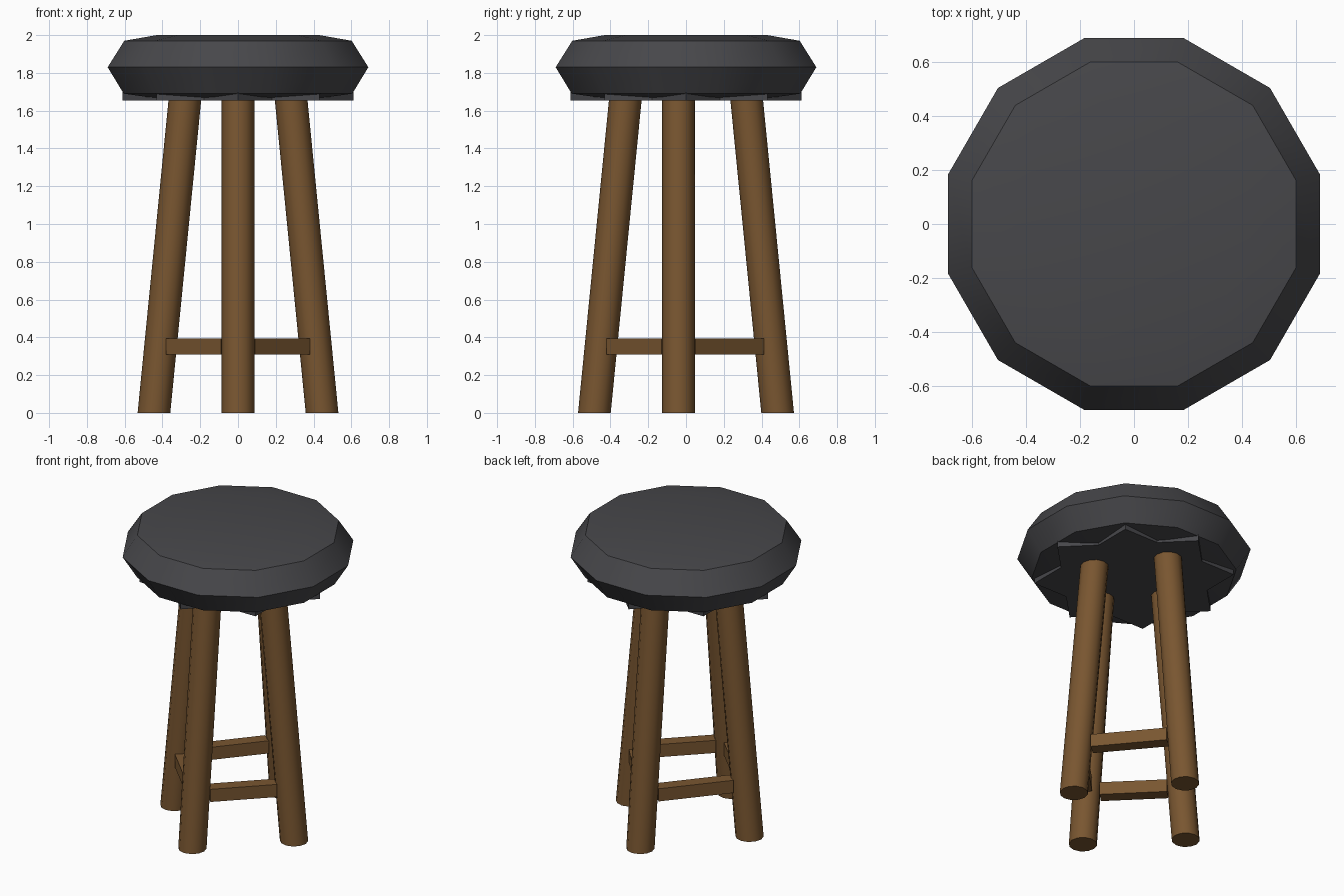
import bpy, math
from mathutils import Vector

if "Cube" in bpy.data.objects:
    bpy.data.objects.remove(bpy.data.objects["Cube"])


def material(name, rgb):
    m = bpy.data.materials.new(name)
    m.diffuse_color = (*rgb, 1)
    m.use_nodes = True
    m.node_tree.nodes["Principled BSDF"].inputs["Base Color"].default_value = m.diffuse_color
    return m


GRAY = material("charcoal cushion", (0.063, 0.063, 0.069))
WOOD = material("brown wood", (0.191, 0.093, 0.030))


def loft(name, rings, mat):
    """Join equal-sized rings of points into a closed, smooth-by-angle solid."""
    n = len(rings[0])
    verts = [p for ring in rings for p in ring]
    faces = [tuple(reversed(range(n))), tuple(range(len(verts) - n, len(verts)))]
    for r in range(len(rings) - 1):
        for i in range(n):
            j = (i + 1) % n
            faces.append((r * n + i, r * n + j, (r + 1) * n + j, (r + 1) * n + i))
    mesh = bpy.data.meshes.new(name)
    mesh.from_pydata(verts, [], faces)
    mesh.materials.append(mat)
    ob = bpy.data.objects.new(name, mesh)
    bpy.context.collection.objects.link(ob)
    bpy.ops.object.select_all(action='DESELECT')
    ob.select_set(True)
    bpy.context.view_layer.objects.active = ob
    bpy.ops.object.shade_smooth_by_angle(angle=math.radians(32))
    return ob


def circle(x, y, z, r, n=12, start=0.0):
    return [(x + r * math.cos(start + math.tau * i / n),
             y + r * math.sin(start + math.tau * i / n), z) for i in range(n)]


def box(name, center, size, angle, mat):
    bpy.ops.mesh.primitive_cube_add(size=1, location=center, rotation=(0, 0, angle))
    ob = bpy.context.object
    ob.name = name
    ob.scale = size
    ob.data.materials.append(mat)
    return ob


# Twelve-sided cushion with flats facing the axes: (flat distance, height)
profile = [(0.43, 1.665), (0.605, 1.69), (0.69, 1.83), (0.602, 1.97), (0.43, 2.0)]
flat = math.cos(math.pi / 12)
loft("seat_cushion",
     [circle(0, 0, z, a / flat, start=math.pi / 12) for a, z in profile], GRAY)

# Two crossed square plates under the cushion
for i, angle in enumerate((0, math.pi / 4)):
    box(f"seat_plate_{i + 1}", (0, 0, 1.68), (0.863, 0.863, 0.05), angle, GRAY)

# Four splayed legs with level ends: (foot, top)
TOP = 1.67
LEGS = [((0, -0.485), (0, -0.32)), ((0.445, -0.04), (0.28, -0.04)),
        ((0, 0.485), (0, 0.32)), ((-0.445, -0.04), (-0.28, -0.04))]
for name, (foot, top) in zip(("front", "right", "back", "left"), LEGS):
    loft(f"{name}_leg", [circle(*foot, 0, 0.0865), circle(*top, TOP, 0.0865)], WOOD)

# Rungs joining neighbouring legs
RUNG_Z = 0.352
joints = [Vector(f).lerp(Vector(t), RUNG_Z / TOP) for f, t in LEGS]
for i in range(4):
    a, b = joints[i], joints[(i + 1) % 4]
    d, mid = b - a, (a + b) / 2
    box(f"rung_{i + 1}", (mid.x, mid.y, RUNG_Z), (d.length - 0.168, 0.083, 0.085),
        math.atan2(d.y, d.x), WOOD)
